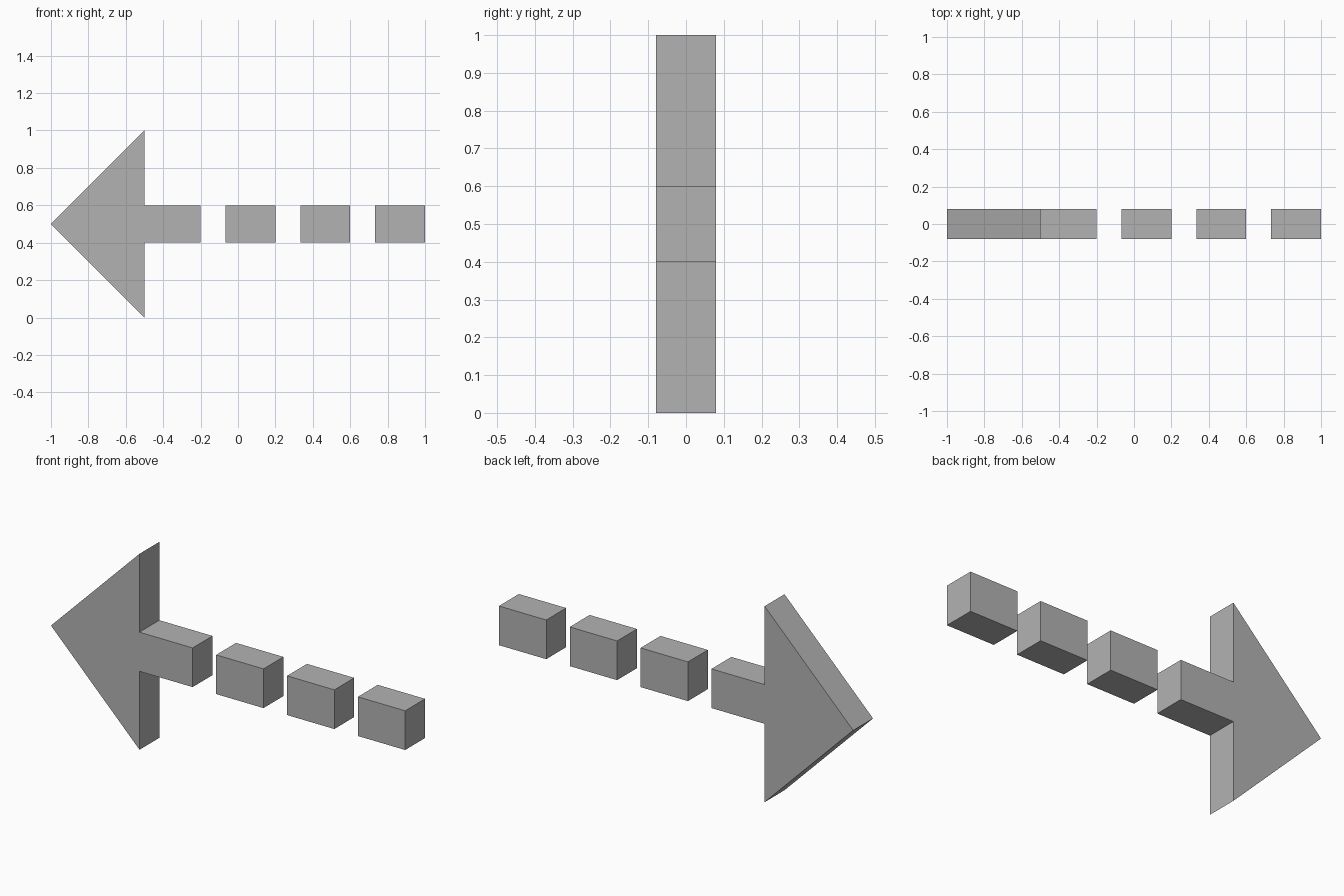
import bpy
import bmesh

HALF_DEPTH = 0.08
MID = 0.5          # height of the shaft axis
HALF_SHAFT = 0.1

cube = bpy.data.objects.get("Cube")
if cube:
    bpy.data.objects.remove(cube, do_unlink=True)

grey = bpy.data.materials.new("plain grey")
grey.use_nodes = True
colour = (0.45, 0.45, 0.45, 1)
grey.diffuse_color = colour
grey.node_tree.nodes["Principled BSDF"].inputs["Base Color"].default_value = colour


def extrude_profile(name, points):
    """Extrude an x-z outline through the full depth."""
    bm = bmesh.new()
    face = bm.faces.new([bm.verts.new((x, -HALF_DEPTH, z)) for x, z in points])
    result = bmesh.ops.extrude_face_region(bm, geom=[face])
    back = [v for v in result["geom"] if isinstance(v, bmesh.types.BMVert)]
    bmesh.ops.translate(bm, verts=back, vec=(0, 2 * HALF_DEPTH, 0))
    bmesh.ops.recalc_face_normals(bm, faces=bm.faces)
    mesh = bpy.data.meshes.new(name)
    bm.to_mesh(mesh)
    bm.free()
    mesh.materials.append(grey)
    obj = bpy.data.objects.new(name, mesh)
    bpy.context.collection.objects.link(obj)
    return obj


low, high = MID - HALF_SHAFT, MID + HALF_SHAFT

# Arrow head with its short shaft in one outline
extrude_profile("arrow_head", [
    (-1, MID), (-0.5, 0), (-0.5, low), (-0.2, low),
    (-0.2, high), (-0.5, high), (-0.5, 1),
])

# Separate dashes of the tail
for i in range(3):
    right = 0.2 + 0.4 * i
    left = right - 0.267
    extrude_profile(f"tail_dash_{i + 1}",
                    [(left, low), (right, low), (right, high), (left, high)])
